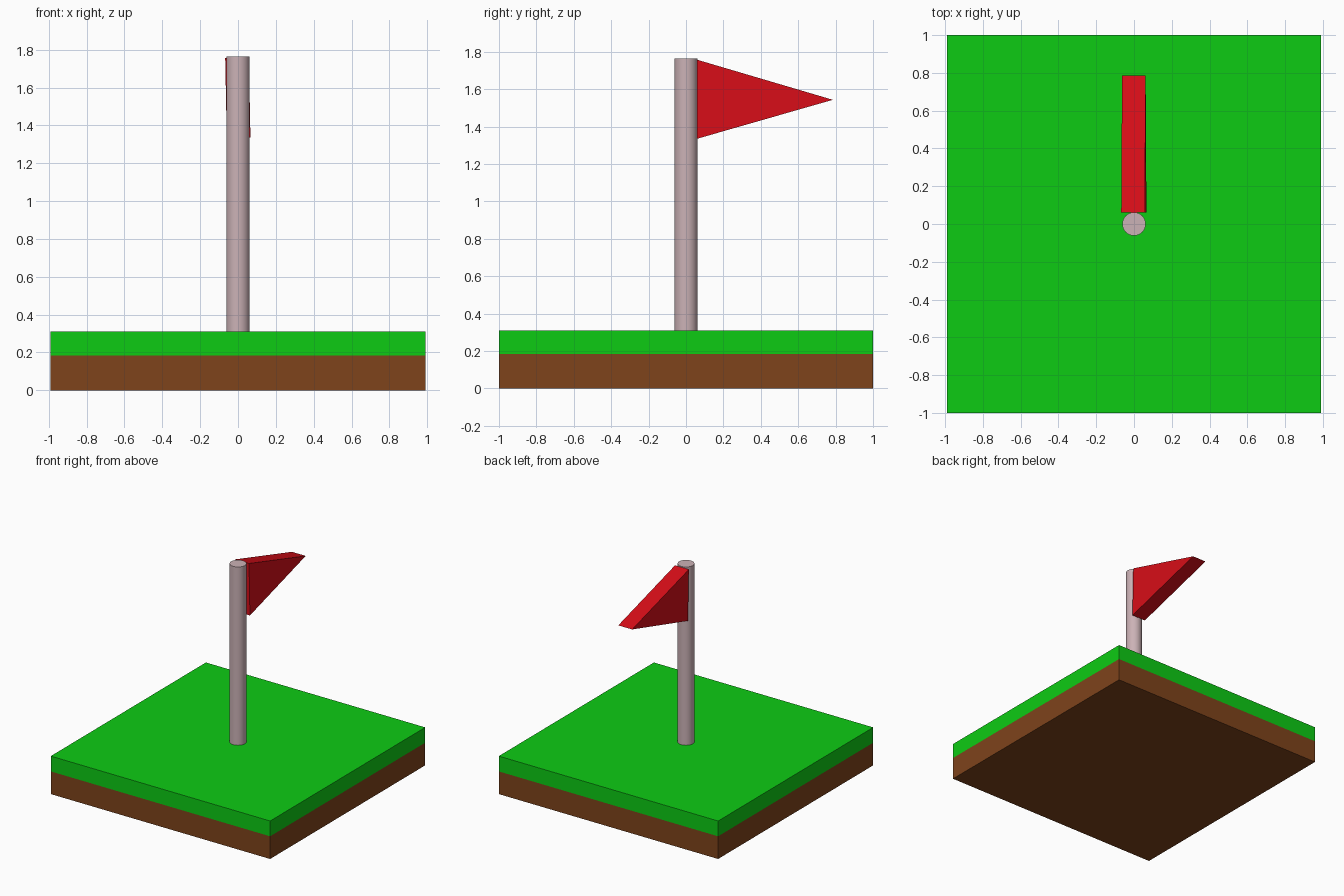
import bpy
import math

if "Cube" in bpy.data.objects:
    bpy.data.objects.remove(bpy.data.objects["Cube"])


def paint(obj, name, color):
    mat = bpy.data.materials.new(name)
    mat.diffuse_color = (*color, 1)
    mat.use_nodes = True
    mat.node_tree.nodes["Principled BSDF"].inputs["Base Color"].default_value = mat.diffuse_color
    obj.data.materials.append(mat)


def slab(name, z0, z1, color):
    bpy.ops.mesh.primitive_cube_add(size=1, location=(0, 0, (z0 + z1) / 2))
    obj = bpy.context.object
    obj.name = name
    obj.scale = (1.98, 2, z1 - z0)
    bpy.ops.object.transform_apply(location=False, rotation=False, scale=True)
    paint(obj, name, color)


# Ground tile: soil below, grass on top
slab("soil", 0, 0.185, (0.21, 0.057, 0.011))
slab("grass", 0.185, 0.31, (0.004, 0.6, 0.007))

# Round pole standing on the grass
bpy.ops.mesh.primitive_cylinder_add(vertices=32, radius=0.062, depth=1.455,
                                    location=(0, 0, 0.31 + 1.455 / 2))
pole = bpy.context.object
pole.name = "pole"
bpy.ops.object.shade_smooth_by_angle(angle=math.radians(40))
paint(pole, "pole", (0.6, 0.445, 0.468))

# Pennant: thick triangle behind the pole, leaning very slightly sideways
outline = [(0.06, 1.757), (0.06, 1.335), (0.785, 1.543)]
lean = 0.02
verts = [(side * 0.0625 - lean * (z - 1.5), y, z)
         for side in (-1, 1) for y, z in outline]
faces = [(0, 2, 1), (3, 4, 5)]
for i in range(3):
    j = (i + 1) % 3
    faces.append((i, j, j + 3, i + 3))
mesh = bpy.data.meshes.new("flag")
mesh.from_pydata(verts, [], [f[::-1] for f in faces])
flag = bpy.data.objects.new("flag", mesh)
bpy.context.collection.objects.link(flag)
paint(flag, "flag", (0.68, 0.004, 0.009))

# Make all flag normals face outward
bpy.ops.object.select_all(action='DESELECT')
flag.select_set(True)
bpy.context.view_layer.objects.active = flag
bpy.ops.object.mode_set(mode='EDIT')
bpy.ops.mesh.select_all(action='SELECT')
bpy.ops.mesh.normals_make_consistent(inside=False)
bpy.ops.object.mode_set(mode='OBJECT')
